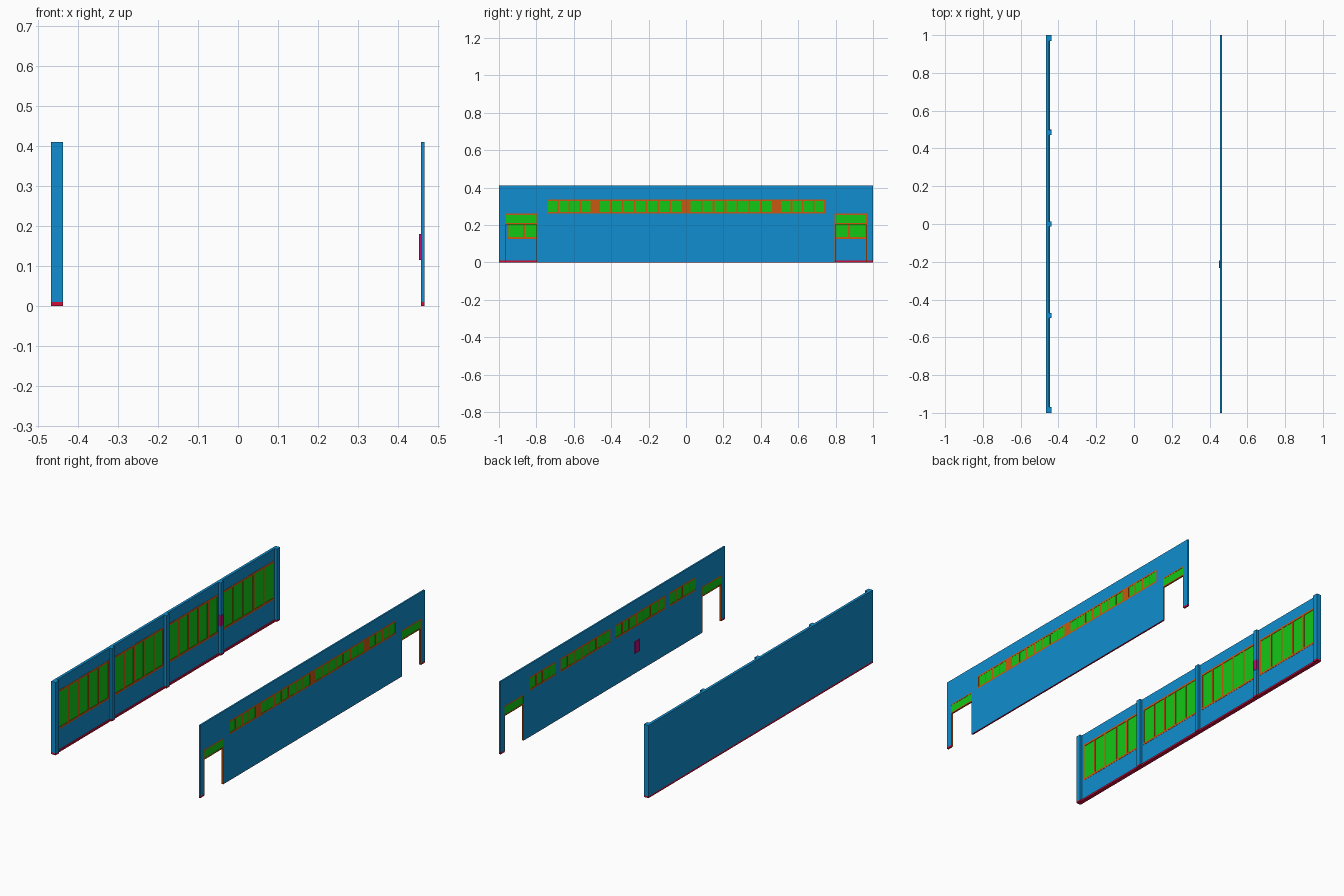
import bpy, bmesh

if "Cube" in bpy.data.objects:
    bpy.data.objects.remove(bpy.data.objects["Cube"])


def material(name, rgb):
    m = bpy.data.materials.new(name)
    m.diffuse_color = (*rgb, 1)
    m.use_nodes = True
    m.node_tree.nodes["Principled BSDF"].inputs["Base Color"].default_value = m.diffuse_color
    return m


BLUE = material("wall_blue", (0.005, 0.27, 0.62))
GREEN = material("glass_green", (0.006, 0.58, 0.008))
ORANGE = material("frame_orange", (0.58, 0.10, 0.006))
RED = material("base_red", (0.62, 0.005, 0.04))
MAGENTA = material("panel_magenta", (0.48, 0.004, 0.18))


def boxes(name, mat, items):
    """One object made of boxes (x0, x1, y0, y1, z0, z1)."""
    bm = bmesh.new()
    for x0, x1, y0, y1, z0, z1 in items:
        vs = bmesh.ops.create_cube(bm, size=1)["verts"]
        for v in vs:
            v.co = (x1 if v.co.x > 0 else x0,
                    y1 if v.co.y > 0 else y0,
                    z1 if v.co.z > 0 else z0)
    me = bpy.data.meshes.new(name)
    bm.to_mesh(me)
    bm.free()
    me.materials.append(mat)
    ob = bpy.data.objects.new(name, me)
    bpy.context.collection.objects.link(ob)
    return ob


def mirror_y(items):
    return items + [(a, b, -d, -c, e, f) for a, b, c, d, e, f in items]


def window(x0, x1, ya, yb, za, zb, n, t, inset):
    """Frame bars and panes for a row of n lights."""
    step = (yb - ya) / n
    bars = [(x0, x1, ya, yb, za, za + t), (x0, x1, ya, yb, zb - t, zb)]
    for i in range(n + 1):
        y = ya + i * step
        bars.append((x0, x1, max(ya, y - t / 2), min(yb, y + t / 2), za + t, zb - t))
    panes = [(x0 + inset, x1 - inset, ya + t / 2, yb - t / 2, za + t / 2, zb - t / 2)]
    return bars, panes


TOP, BASE = 0.41, 0.01

# ---- Left wall: solid outer skin, inner face with four glazed bays
XO, XS, XI, XP = -0.466, -0.460, -0.451, -0.437
boxes("left_outer_wall", BLUE, [(XO, XS, -1, 1, BASE, TOP)])
boxes("left_pillars", BLUE,
      mirror_y([(XS, XP, 0.97, 1, BASE, TOP), (XS, XP, 0.472, 0.498, BASE, TOP)])
      + [(XS, XP, -0.013, 0.013, BASE, TOP)])

bays = mirror_y([(0, 0, 0.013, 0.472, 0, 0), (0, 0, 0.498, 0.97, 0, 0)])
inner, bars, panes, skirt = [], [], [], []
for _, _, ya, yb, _, _ in bays:
    wa, wb = ya + 0.015, yb - 0.008
    inner += [(XS, XI, ya, yb, BASE, 0.125), (XS, XI, ya, yb, 0.345, TOP),
              (XS, XI, ya, wa, 0.125, 0.345), (XS, XI, wb, yb, 0.125, 0.345)]
    b, p = window(XS, XI + 0.001, wa, wb, 0.125, 0.345, 5, 0.011, 0.002)
    bars += b
    panes += p
    skirt.append((XI, XI + 0.007, ya, yb, 0, BASE))
boxes("left_inner_wall", BLUE, inner)
boxes("left_window_frames", ORANGE, bars)
boxes("left_window_glass", GREEN, panes)
boxes("left_wall_base", RED,
      [(XO, XI, -1, 1, 0, BASE)] + skirt
      + mirror_y([(XI, XP, 0.97, 1, 0, BASE), (XI, XP, 0.472, 0.498, 0, BASE)])
      + [(XI, XP, -0.013, 0.013, 0, BASE)])
boxes("left_pillar_panel", MAGENTA, [(-0.452, XP + 0.001, 0.470, 0.499, 0.165, 0.225)])

# ---- Right wall: clerestory strip and a doorway near each end
XA, XB = 0.456, 0.465
D0, D1 = 0.795, 0.967        # doorway
WZ0, WZ1, WY = 0.26, 0.337, 0.742
boxes("right_wall", BLUE,
      [(XA, XB, -D0, D0, 0.002, WZ0), (XA, XB, -1, 1, WZ1, TOP)]
      + mirror_y([(XA, XB, WY, 1, WZ0, WZ1), (XA, XB, D1, 1, BASE, WZ0)]))
boxes("right_wall_base", RED,
      [(XA, XB, -D0, D0, 0, 0.002)] + mirror_y([(XA, XB, D1, 1, 0, BASE)]))

# Clerestory windows: groups of lights split by wide mullions
groups = [(-WY, -0.505, 4), (-0.465, -0.02, 7), (0.02, 0.465, 7), (0.505, WY, 4)]
bars, panes = [], []
for ya, yb, n in groups:
    b, p = window(XA, XB, ya, yb, WZ0, WZ1, n, 0.009, 0.001)
    bars += b
    panes += p
mull = [(-0.505, -0.465), (-0.02, 0.02), (0.465, 0.505)]
boxes("clerestory_frames", ORANGE,
      bars + [(XA + 0.004, XB, a, b, WZ0, WZ1) for a, b in mull])
boxes("clerestory_glass", GREEN, panes)
boxes("clerestory_inner_posts", BLUE,
      [(XA, XA + 0.004, a, b, WZ0, WZ1) for a, b in mull])

# Doorways: jamb linings and transom windows
bars, panes = window(XA, XB, D0, D1, 0.203, WZ0, 1, 0.007, 0.001)
jambs = [(XA, XB, D0, D0 + 0.004, 0.002, 0.203), (XA, XB, D1 - 0.004, D1, 0.002, 0.203)]
boxes("door_frames", ORANGE, mirror_y(bars + jambs))
boxes("door_transom_glass", GREEN, mirror_y(panes))

# Small panel on the inside of the right wall
boxes("right_wall_panel", MAGENTA, [(0.451, XA, -0.233, -0.192, 0.115, 0.18)])
